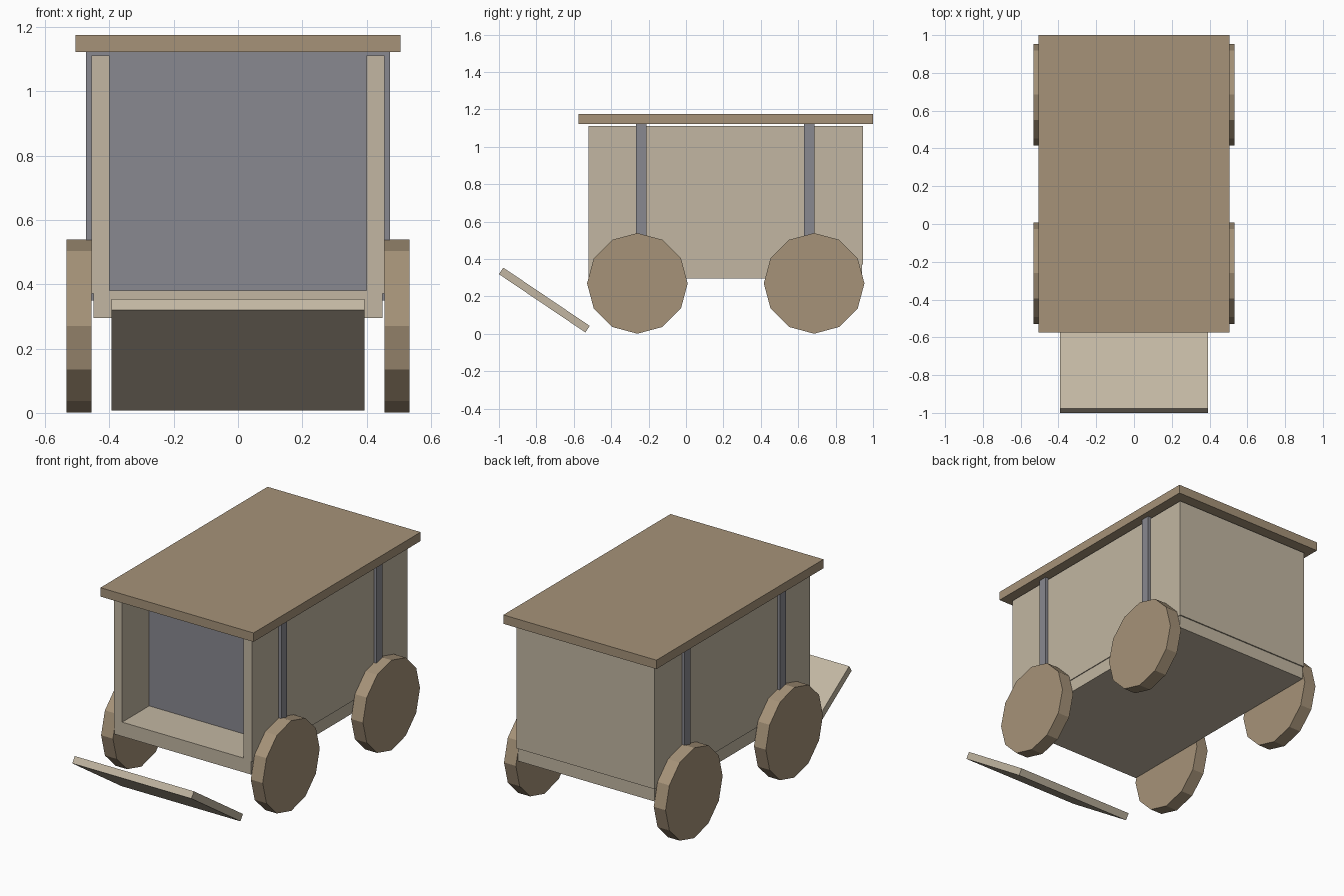
import bpy
import math

cube = bpy.data.objects.get("Cube")
if cube:
    bpy.data.objects.remove(cube, do_unlink=True)


def material(name, rgb):
    m = bpy.data.materials.new(name)
    m.use_nodes = True
    m.diffuse_color = (*rgb, 1)
    m.node_tree.nodes["Principled BSDF"].inputs["Base Color"].default_value = (*rgb, 1)
    return m


brown = material("brown wood", (0.38, 0.29, 0.19))
tan = material("pale wood", (0.54, 0.47, 0.36))
grey = material("grey metal", (0.25, 0.25, 0.28))


def box(name, x, y, z, mat):
    """Box from (min, max) ranges along each axis."""
    bpy.ops.mesh.primitive_cube_add(size=1, location=[(a + b) / 2 for a, b in (x, y, z)])
    ob = bpy.context.object
    ob.name = name
    ob.scale = [b - a for a, b in (x, y, z)]
    bpy.ops.object.transform_apply(location=False, rotation=False, scale=True)
    ob.data.materials.append(mat)
    return ob


# Wagon body: floor, back wall and roof
box("floor", (-0.45, 0.45), (-0.52, 0.94), (0.295, 0.38), tan)
box("back_wall", (-0.455, 0.455), (0.89, 0.947), (0.372, 1.112), tan)
box("roof", (-0.505, 0.505), (-0.575, 1.0), (1.122, 1.175), brown)

# Metal bulkheads whose edges show as ribs on the sides
for name, y in (("front", -0.266), ("rear", 0.631)):
    box(name + "_bulkhead", (-0.472, 0.472), (y, y + 0.055), (0.35, 1.122), grey)

# Side walls and twelve-sided wheels
for side, s in (("left", 1), ("right", -1)):
    box(side + "_wall", sorted((s * 0.4, s * 0.455)), (-0.52, 0.94), (0.372, 1.112), tan)
    for end, y in (("front", -0.26), ("rear", 0.685)):
        bpy.ops.mesh.primitive_cylinder_add(
            vertices=12, radius=0.269, depth=0.078,
            location=(s * 0.494, y, 0.27), rotation=(0, math.pi / 2, 0))
        wheel = bpy.context.object
        wheel.name = f"{end}_{side}_wheel"
        wheel.data.materials.append(brown)

# Loose tilted ramp in front of the opening
ramp = box("ramp", (-0.393, 0.393), (-1.036, -0.479), (0.16, 0.202), tan)
ramp.rotation_euler.x = math.radians(-34)
